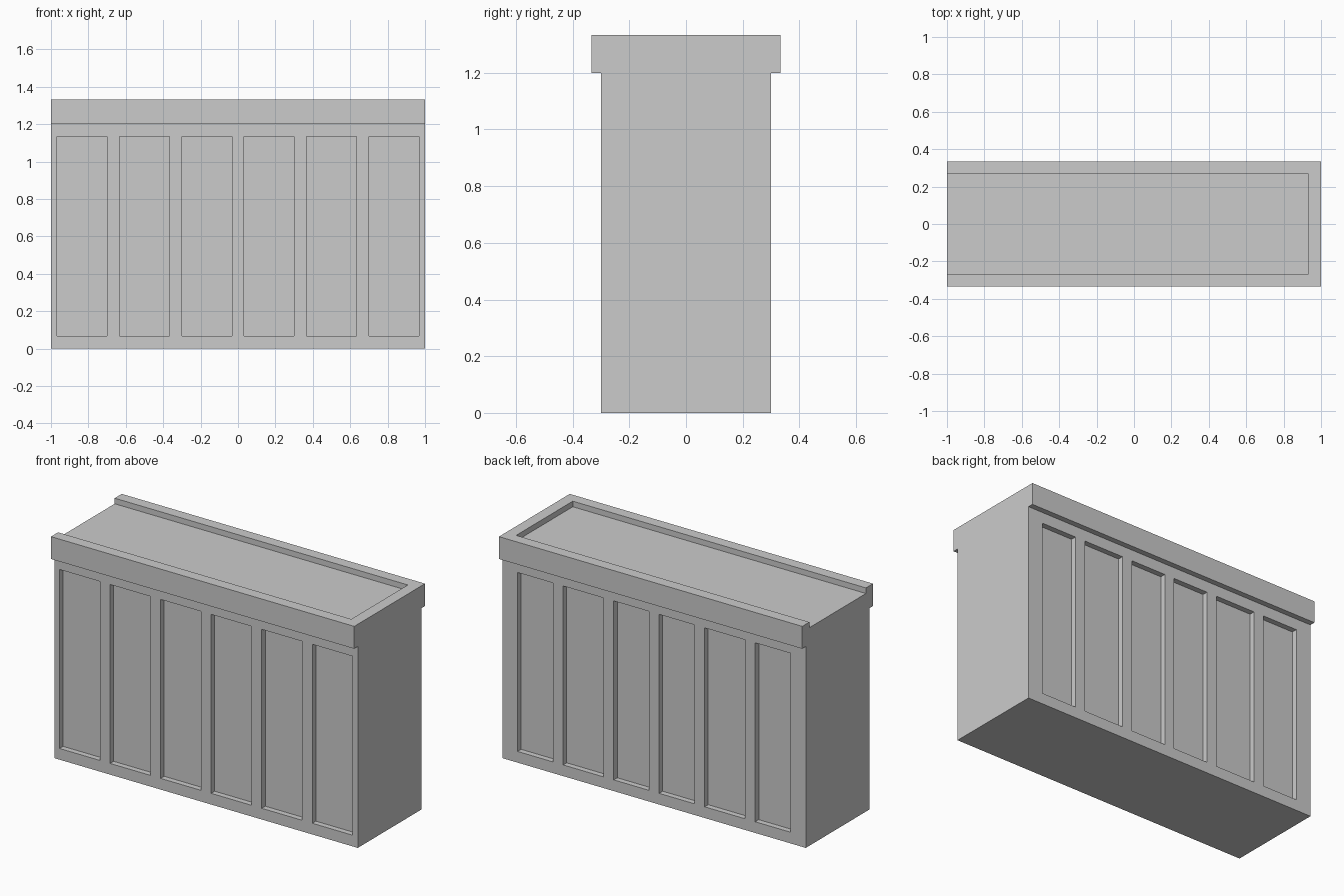
import bpy, bmesh

if "Cube" in bpy.data.objects:
    bpy.data.objects.remove(bpy.data.objects["Cube"])

def add_object(name, bm):
    bmesh.ops.recalc_face_normals(bm, faces=bm.faces)
    mesh = bpy.data.meshes.new(name)
    bm.to_mesh(mesh)
    bm.free()
    obj = bpy.data.objects.new(name, mesh)
    bpy.context.collection.objects.link(obj)
    return obj

def add_box(bm, x0, x1, y0, y1, z0, z1):
    verts = bmesh.ops.create_cube(bm, size=1)["verts"]
    for v in verts:
        v.co.x = x1 if v.co.x > 0 else x0
        v.co.y = y1 if v.co.y > 0 else y0
        v.co.z = z1 if v.co.z > 0 else z0

U = 1 / 30  # the model sits on a grid of thirtieths

# Counter: end profile with overhanging top, extruded along x
half = [(9 * U, 0), (9 * U, 1.2), (10 * U, 1.2), (10 * U, 40 * U)]
profile = half + [(-y, z) for y, z in reversed(half)]
bm = bmesh.new()
end = bm.faces.new([bm.verts.new((-1, y, z)) for y, z in profile])
new = bmesh.ops.extrude_face_region(bm, geom=[end], use_keep_orig=True)["geom"]
bmesh.ops.translate(bm, vec=(2, 0, 0),
                    verts=[g for g in new if isinstance(g, bmesh.types.BMVert)])
counter = add_object("counter", bm)

# Cutters: tray in the top (open at the left end) and six panels per long side
bm = bmesh.new()
add_box(bm, -1.2, 28 * U, -8 * U, 8 * U, 39 * U, 1.5)
front = [(-29 + 10 * i, -21 + 10 * i) for i in range(6)]
back = [(1, 8), (10, 18), (20, 27)]
back += [(-b, -a) for a, b in back]
for side, panels in ((-1, front), (1, back)):
    for a, b in panels:
        y0, y1 = sorted((side * 8 * U, side * 0.32))
        add_box(bm, a * U, b * U, y0, y1, 2 * U, 34 * U)
cutter = add_object("recess_cutter", bm)
cutter.hide_render = True
cutter.hide_set(True)

# Carve the recesses
mod = counter.modifiers.new("recesses", "BOOLEAN")
mod.operation = "DIFFERENCE"
mod.solver = "EXACT"
mod.object = cutter
bpy.context.view_layer.objects.active = counter
counter.select_set(True)
bpy.ops.object.modifier_apply(modifier=mod.name)
bpy.data.objects.remove(cutter)
